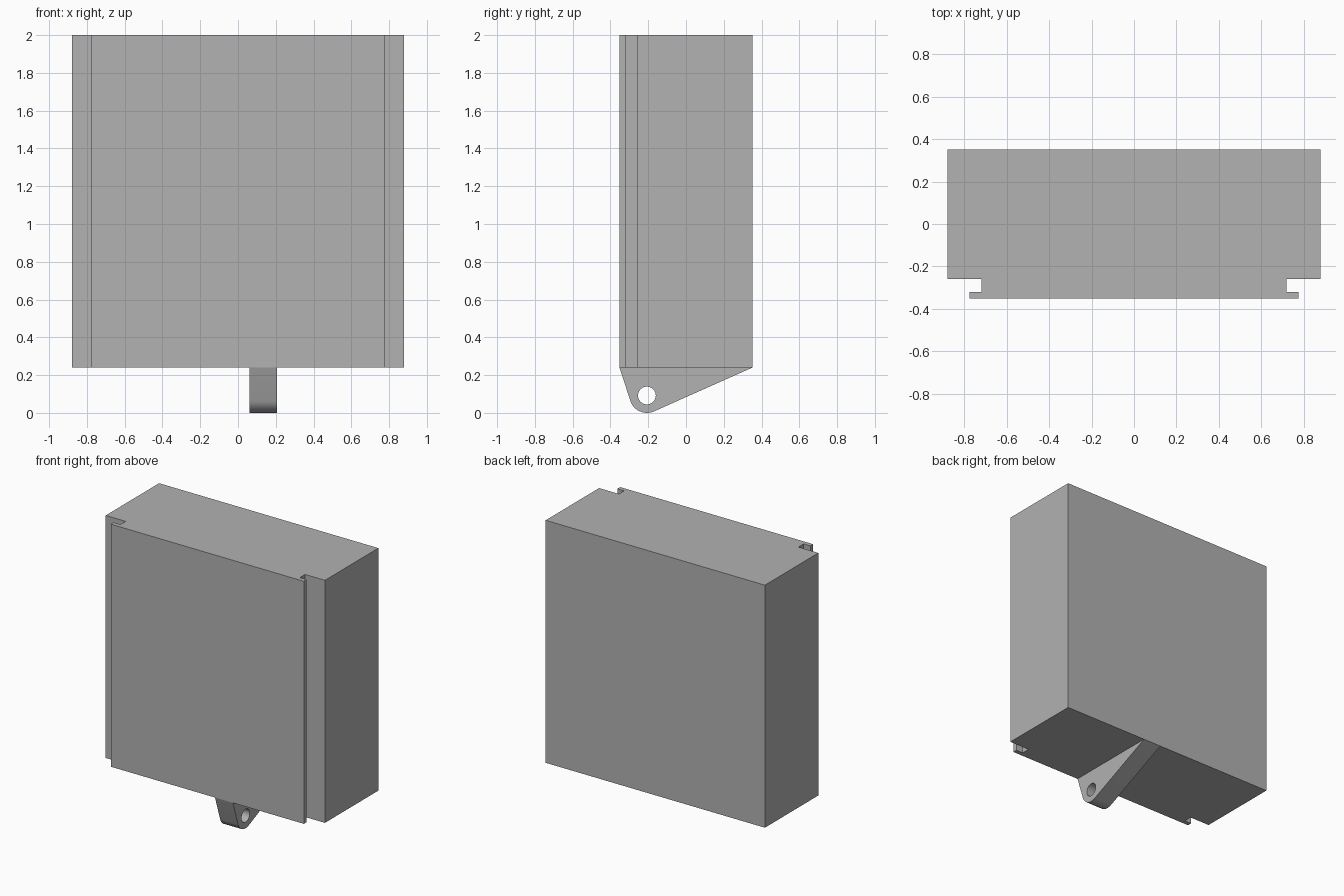
import bpy, bmesh, math
from mathutils import Vector

cube = bpy.data.objects.get("Cube")
if cube:
    bpy.data.objects.remove(cube, do_unlink=True)

grey = bpy.data.materials.new("plain_grey")
grey.use_nodes = True
colour = (0.445, 0.445, 0.445, 1)
grey.diffuse_color = colour
grey.node_tree.nodes["Principled BSDF"].inputs["Base Color"].default_value = colour


def arc(cx, cy, r, start, end, steps):
    angles = [math.radians(start + (end - start) * i / steps) for i in range(steps + 1)]
    return [(cx + r * math.cos(a), cy + r * math.sin(a)) for a in angles]


def prism(name, loops, place, push):
    """Extrude a flat outline, with optional hole loops, into a solid."""
    bm = bmesh.new()
    edges = []
    for loop in loops:
        verts = [bm.verts.new(place(a, b)) for a, b in loop]
        edges += [bm.edges.new((v, verts[i - 1])) for i, v in enumerate(verts)]
    if len(loops) == 1:
        bm.faces.new(verts)
    else:
        bmesh.ops.triangle_fill(bm, edges=edges, use_beauty=True)
    ext = bmesh.ops.extrude_face_region(bm, geom=bm.faces[:], use_keep_orig=True)
    moved = [g for g in ext["geom"] if isinstance(g, bmesh.types.BMVert)]
    bmesh.ops.translate(bm, verts=moved, vec=Vector(push))
    bmesh.ops.recalc_face_normals(bm, faces=bm.faces[:])
    mesh = bpy.data.meshes.new(name)
    bm.to_mesh(mesh)
    bm.free()
    mesh.materials.append(grey)
    obj = bpy.data.objects.new(name, mesh)
    bpy.context.collection.objects.link(obj)
    return obj


# Block with a T-shaped front rail, mirrored about the centre
BOTTOM, TOP, DEPTH = 0.24, 2.0, 0.352
half = [(0.88, DEPTH), (0.88, -0.26), (0.72, -0.26), (0.72, -0.32),
        (0.775, -0.32), (0.775, -DEPTH)]
outline = half + [(-x, y) for x, y in reversed(half)]
prism("main_block", [outline], lambda x, y: (x, y, BOTTOM), (0, 0, TOP - BOTTOM))

# Hanging lug with a rounded tip and a pin hole
PIN_Y, PIN_Z = -0.207, 0.092
tip = arc(PIN_Y, PIN_Z, 0.092, 199, 294, 14)
hole = arc(PIN_Y, PIN_Z, 0.047, 0, 360, 32)[:-1]
lug = prism("bottom_lug", [[(-DEPTH, BOTTOM)] + tip + [(DEPTH, BOTTOM)], hole],
            lambda y, z: (0.062, y, z), (0.144, 0, 0))

bpy.ops.object.select_all(action="DESELECT")
lug.select_set(True)
bpy.context.view_layer.objects.active = lug
bpy.ops.object.shade_smooth_by_angle(angle=math.radians(30))
